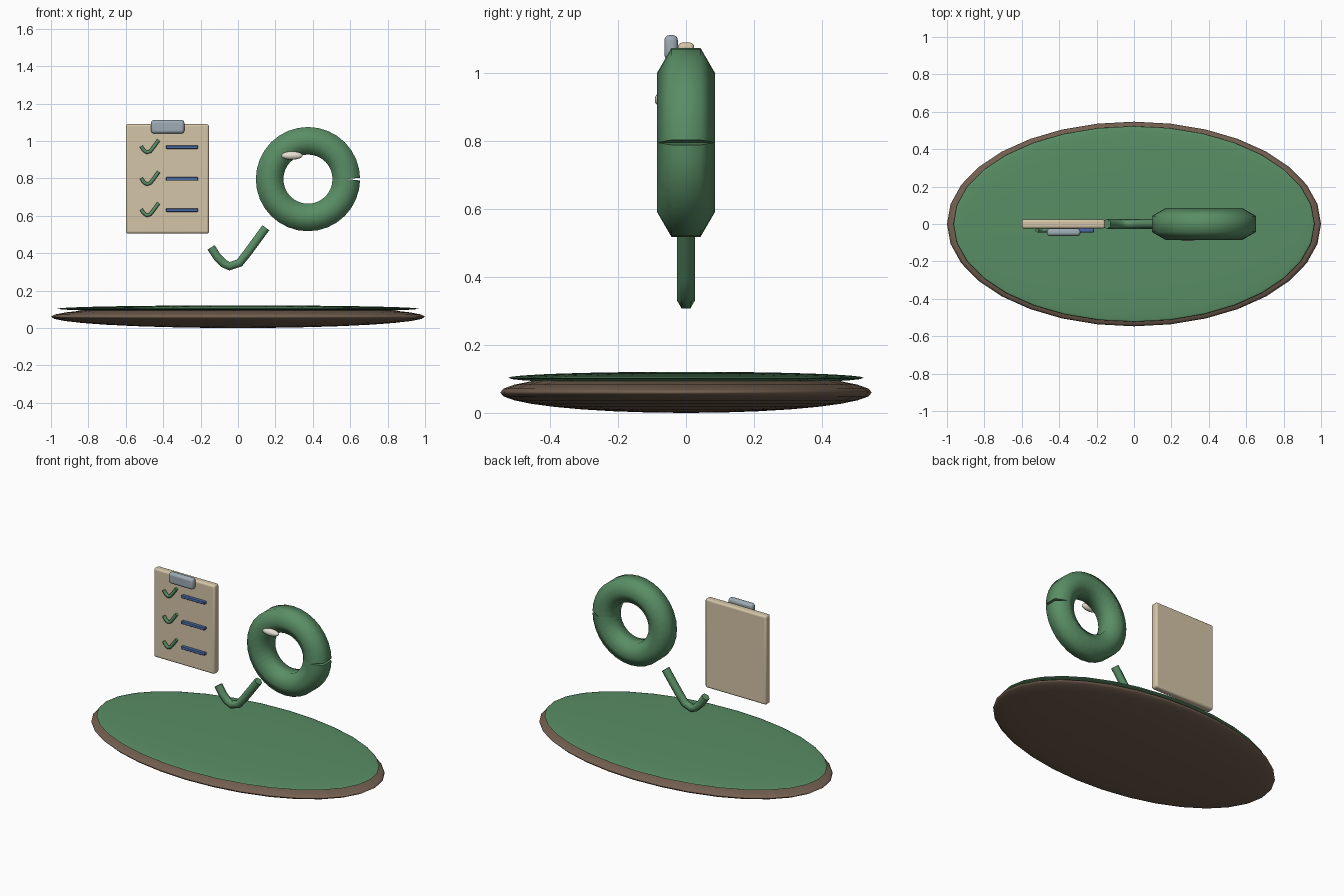
import bpy, bmesh
from math import sin, cos, pi
from mathutils import Vector

if "Cube" in bpy.data.objects:
    bpy.data.objects.remove(bpy.data.objects["Cube"])


def material(name, rgb):
    m = bpy.data.materials.new(name)
    m.diffuse_color = (*rgb, 1)
    m.use_nodes = True
    m.node_tree.nodes["Principled BSDF"].inputs["Base Color"].default_value = m.diffuse_color
    return m


GREEN = material("green", (0.10, 0.27, 0.13))
BROWN = material("brown", (0.17, 0.115, 0.08))
PAPER = material("paper", (0.66, 0.56, 0.39))
METAL = material("metal", (0.34, 0.41, 0.46))
BLUE = material("blue", (0.07, 0.15, 0.38))
CREAM = material("cream", (0.80, 0.75, 0.65))


def ellipsoid(name, loc, semi, mat):
    bpy.ops.mesh.primitive_uv_sphere_add(segments=32, ring_count=16, location=loc)
    ob = bpy.context.object
    ob.name = name
    ob.scale = semi
    ob.data.materials.append(mat)
    bpy.ops.object.shade_smooth()
    return ob


def box(name, lo, hi, bevel, mat):
    lo, hi = Vector(lo), Vector(hi)
    bpy.ops.mesh.primitive_cube_add(size=1, location=(lo + hi) / 2)
    ob = bpy.context.object
    ob.name = name
    ob.scale = hi - lo
    bpy.ops.object.transform_apply(location=False, rotation=False, scale=True)
    mod = ob.modifiers.new("bevel", 'BEVEL')
    mod.width = bevel
    mod.segments = 3
    ob.data.materials.append(mat)
    bpy.ops.object.shade_smooth_by_angle()
    return ob


def tube(name, path, y, radius, mat):
    """Six-sided tube along a path of (x, z) points."""
    pts = [Vector((x, y, z)) for x, z in path]
    bm = bmesh.new()
    rings = []
    for i, p in enumerate(pts):
        before = (p - pts[i - 1]).normalized() if i > 0 else Vector()
        after = (pts[i + 1] - p).normalized() if i < len(pts) - 1 else Vector()
        t = (before + after).normalized()
        side = Vector((-t.z, 0, t.x))
        rings.append([bm.verts.new(p + radius * (Vector((0, cos(k * pi / 3), 0))
                                                 + side * sin(k * pi / 3)))
                      for k in range(6)])
    for a, b in zip(rings, rings[1:]):
        for k in range(6):
            n = (k + 1) % 6
            bm.faces.new((a[k], a[n], b[n], b[k])).smooth = True
    caps = [bm.faces.new(rings[0]), bm.faces.new(rings[-1])]
    bmesh.ops.recalc_face_normals(bm, faces=bm.faces)
    bmesh.ops.split_edges(bm, edges=list({e for f in caps for e in f.edges}))
    me = bpy.data.meshes.new(name)
    bm.to_mesh(me)
    bm.free()
    me.materials.append(mat)
    ob = bpy.data.objects.new(name, me)
    bpy.context.collection.objects.link(ob)
    return ob


# Oval base with green top
ellipsoid("base", (0, 0, 0.06), (1.0, 0.547, 0.06), BROWN)
ellipsoid("base_top", (0, 0, 0.103), (0.965, 0.523, 0.018), GREEN)

# Clipboard
box("board", (-0.60, -0.024, 0.505), (-0.155, 0.024, 1.09), 0.012, PAPER)
box("clip", (-0.465, -0.064, 1.04), (-0.287, -0.024, 1.112), 0.015, METAL)

# Check mark shape, relative to its lowest point
MARK = [(-0.099, 0.101), (-0.066, 0.050), (-0.030, 0.014), (0, 0),
        (0.053, 0.018), (0.098, 0.075), (0.194, 0.206)]


def check(name, x, z, scale, y, radius):
    tube(name, [(x + scale * a, z + scale * b) for a, b in MARK], y, radius, GREEN)


# Checklist rows
for i, z in enumerate((0.967, 0.797, 0.630)):
    check(f"list_check_{i + 1}", -0.486, z - 0.028, 0.32, -0.034, 0.011)
    box(f"list_line_{i + 1}", (-0.385, -0.045, z - 0.009), (-0.214, -0.022, z + 0.009), 0.004, BLUE)

# Large check mark
check("large_check", -0.045, 0.33, 1.0, 0, 0.026)

# Ring, split at its right side
N = 32
tube("ring", [(0.374 + 0.205 * cos(2 * pi * i / N), 0.796 + 0.205 * sin(2 * pi * i / N))
              for i in range(N + 1)], 0, 0.085, GREEN)
ellipsoid("ring_highlight", (0.288, -0.07, 0.922), (0.058, 0.022, 0.022), CREAM)
